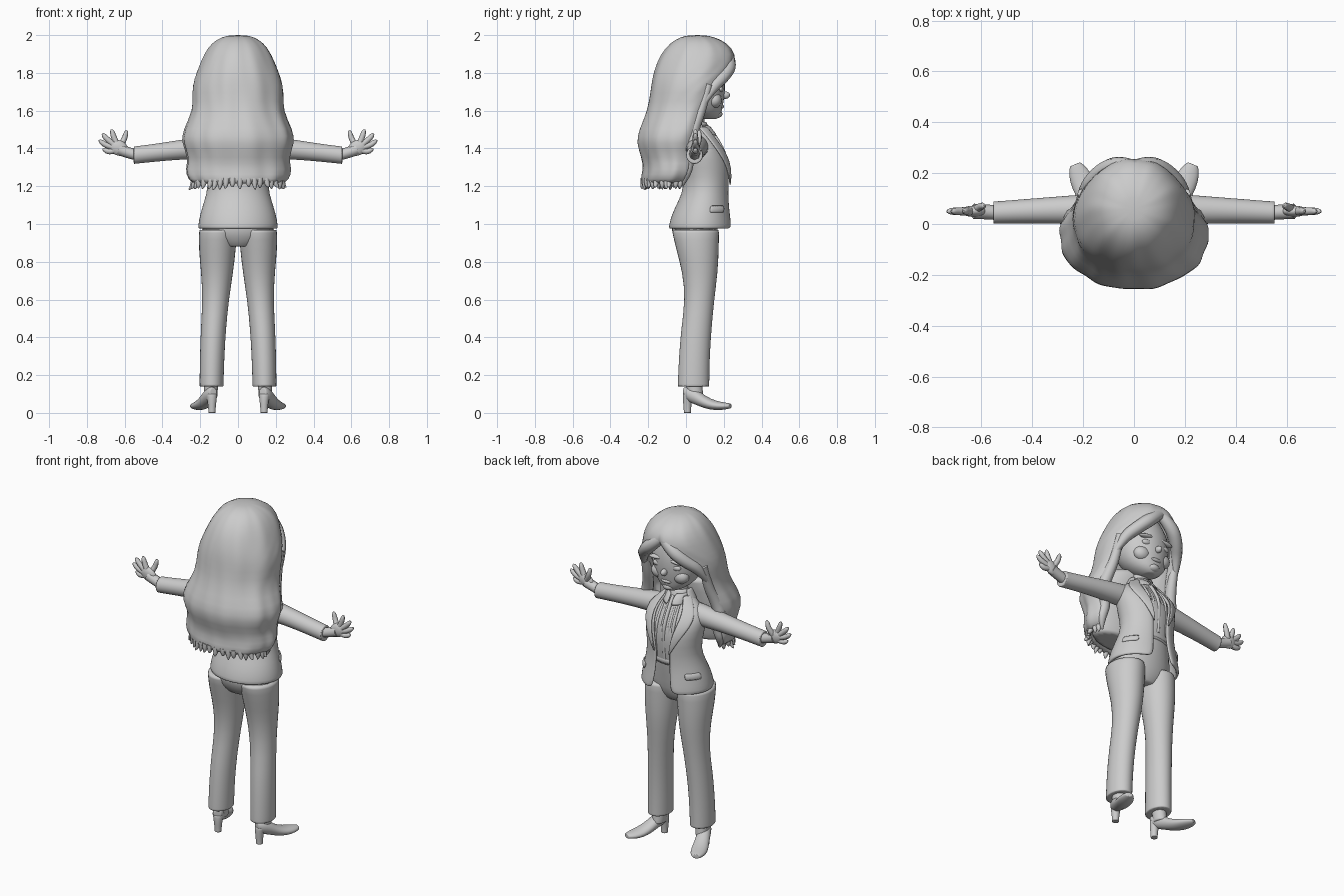
import bpy, bmesh, math, random
from mathutils import Vector

random.seed(4)
cube = bpy.data.objects.get("Cube")
if cube:
    bpy.data.objects.remove(cube)

grey = bpy.data.materials.new("plain_grey")
grey.use_nodes = True
grey.diffuse_color = (0.6, 0.6, 0.6, 1)
grey.node_tree.nodes["Principled BSDF"].inputs["Base Color"].default_value = (0.6, 0.6, 0.6, 1)


def finish(name, bm, mirror=False, thick=0, subdiv=1):
    """Turn a bmesh into a smooth object with its modifiers."""
    mesh = bpy.data.meshes.new(name)
    bm.to_mesh(mesh)
    bm.free()
    mesh.materials.append(grey)
    mesh.shade_smooth()
    ob = bpy.data.objects.new(name, mesh)
    bpy.context.collection.objects.link(ob)
    if thick:
        mod = ob.modifiers.new("Thickness", "SOLIDIFY")
        mod.thickness, mod.offset = thick, -1
    if mirror:
        mod = ob.modifiers.new("Mirror", "MIRROR")
        mod.use_mirror_merge = False
    if subdiv:
        mod = ob.modifiers.new("Smooth", "SUBSURF")
        mod.levels = mod.render_levels = subdiv
    return ob


def tube(name, rings, axis="z", n=16, mirror=False):
    """Closed loft; each ring is centre x, y, z and two radii."""
    bm = bmesh.new()
    loops = []
    for x, y, z, ru, rv in rings:
        loop = []
        for k in range(n):
            u = ru * math.cos(math.tau * k / n)
            v = rv * math.sin(math.tau * k / n)
            off = {"x": (0, u, v), "y": (u, 0, v), "z": (u, v, 0)}[axis]
            loop.append(bm.verts.new(Vector((x, y, z)) + Vector(off)))
        loops.append(loop)
    for a, b in zip(loops, loops[1:]):
        for k in range(n):
            bm.faces.new((a[k], a[(k + 1) % n], b[(k + 1) % n], b[k]))
    # a slightly inset cap keeps the end rims crisp
    caps = [bm.faces.new(loops[0][::-1]), bm.faces.new(loops[-1])]
    bmesh.ops.inset_individual(bm, faces=caps, thickness=0.006)
    bmesh.ops.recalc_face_normals(bm, faces=bm.faces)
    return finish(name, bm, mirror)


def shell(name, rows, n=24, thick=0.02, ripple=0, mirror=False, cap=False, subdiv=1):
    """Sheet round the z axis; rows run upward as z, cy, rx, ry, start, end (degrees from +y)."""
    bm = bmesh.new()
    grid = []
    for z, cy, rx, ry, a0, a1 in rows:
        line = []
        for k in range(n + 1):
            a = math.radians(a0 + (a1 - a0) * k / n)
            s = 1 + ripple * (math.sin(9 * a + 5 * z) + 0.6 * math.sin(16 * a - 9 * z))
            line.append(bm.verts.new((rx * s * math.sin(a), cy + ry * s * math.cos(a), z)))
        grid.append(line)
    for p, q in zip(grid, grid[1:]):
        for k in range(n):
            bm.faces.new((p[k], q[k], q[k + 1], p[k + 1]))
    if cap:
        bm.faces.new(grid[-1][:-1][::-1])
    bmesh.ops.remove_doubles(bm, verts=bm.verts, dist=0.0005)
    return finish(name, bm, mirror, thick, subdiv)


def blob(name, centre, size, turn=0, mirror=False):
    """Ellipsoid, tilted about the y axis."""
    bm = bmesh.new()
    bmesh.ops.create_uvsphere(bm, u_segments=20, v_segments=12, radius=1)
    for v in bm.verts:
        p = Vector(v.co[i] * size[i] for i in range(3))
        c, s = math.cos(turn), math.sin(turn)
        v.co = Vector((p.x * c - p.z * s, p.y, p.x * s + p.z * c)) + Vector(centre)
    return finish(name, bm, mirror, 0, 0)


def strand(name, points, radii, mirror=False):
    """Tapered round strand along a soft path."""
    cu = bpy.data.curves.new(name, "CURVE")
    cu.dimensions, cu.bevel_depth, cu.bevel_resolution = "3D", 1, 2
    cu.use_fill_caps = True
    sp = cu.splines.new("NURBS")
    sp.points.add(len(points) - 1)
    for pt, co, r in zip(sp.points, points, radii):
        pt.co, pt.radius = (*co, 1), r
    sp.use_endpoint_u, sp.order_u, sp.resolution_u = True, 3, 5
    tmp = bpy.data.objects.new(name + "_path", cu)
    bpy.context.collection.objects.link(tmp)
    bpy.context.view_layer.update()
    bm = bmesh.new()
    bm.from_mesh(tmp.to_mesh())
    tmp.to_mesh_clear()
    bpy.data.objects.remove(tmp)
    return finish(name, bm, mirror, 0, 0)


# Trousers: two legs and a hip block
tube("trouser_legs", [(.14, .04, .14, .064, .085), (.14, .04, .16, .065, .085),
     (.137, .044, .3, .066, .083), (.13, .055, .45, .068, .082), (.118, .073, .6, .071, .078),
     (.11, .075, .75, .087, .096), (.11, .06, .87, .101, .116), (.105, .05, .97, .103, .128)], mirror=True)
tube("trouser_hips", [(0, .05, .88, .1, .08), (0, .047, .93, .19, .118), (0, .045, 1, .2, .13),
     (0, .07, 1.08, .165, .12), (0, .1, 1.16, .14, .1)])
tube("waistband", [(0, .1, 1.13, .148, .108), (0, .1, 1.16, .146, .108)])

# Heeled shoes, toes turned out
shoe = [(0, -.01, .11, .02, .025), (0, .01, .1, .036, .043), (0, .06, .085, .039, .044), (0, .11, .055, .043, .034),
        (0, .17, .038, .05, .026), (0, .225, .036, .042, .02), (0, .255, .037, .022, .013)]
heel = [(0, .008, 0, .02, .02), (0, .008, .02, .02, .02), (0, .008, .07, .026, .026), (0, .014, .1, .032, .03)]
for ob in (tube("shoes", shoe, "y", 12, True), tube("shoe_heels", heel, "z", 12, True)):
    for v in ob.data.vertices:
        x, y = v.co.x, v.co.y
        v.co.x, v.co.y = .135 + x * .92 + y * .38, y * .92 - x * .38
tube("ankles", [(.145, .05, .08, .036, .045), (.143, .045, .13, .037, .042), (.14, .04, .22, .042, .045)], mirror=True)

# Blouse with a soft placket
tube("blouse", [(0, .1, 1.12, .145, .102), (0, .112, 1.2, .135, .103), (0, .105, 1.3, .15, .12),
     (0, .095, 1.38, .16, .112), (0, .083, 1.45, .13, .075), (0, .065, 1.5, .075, .06), (0, .06, 1.54, .055, .05)])
strand("placket", [(0, .2, 1.16), (0, .214, 1.3), (0, .2, 1.4), (0, .12, 1.51)], [.011] * 4)
for i, x in enumerate((.03, .055)):
    strand(f"blouse_pleat_{i + 1}", [(x, .195, 1.16), (x, .21, 1.3), (x, .19, 1.4), (x * .9, .12, 1.49)],
           [.007, .009, .009, .005], True)

# Jacket, open down the front
coat = [(.975, .08, .212, .172, 24), (.99, .08, .213, .172, 17), (1.05, .083, .203, .16, 15),
        (1.12, .096, .18, .138, 15), (1.2, .113, .157, .12, 16), (1.3, .107, .172, .137, 20),
        (1.38, .093, .187, .125, 25), (1.44, .084, .172, .09, 30), (1.49, .072, .105, .068, 38),
        (1.52, .062, .07, .06, 45)]
shell("jacket", [(z, cy, rx, ry, o, 360 - o) for z, cy, rx, ry, o in coat], thick=.018)
shell("lapels", [(z, cy, rx + .011, ry + .011, o, o + w) for (z, cy, rx, ry, o), w
      in zip(coat[4:], (2, 16, 27, 30, 38, 45))], n=4, thick=.01, mirror=True)
shell("pocket_flaps", [(1.06, .085, .207, .165, 42, 76), (1.1, .092, .194, .153, 42, 76)], n=6, thick=.012, mirror=True)
shell("jacket_collar", [(1.48, .066, .11, .082, 70, 290), (1.52, .056, .082, .07, 60, 300),
      (1.55, .05, .07, .06, 60, 300)], thick=.012)
shell("blouse_collar", [(1.47, .085, .08, .085, 8, 60), (1.53, .06, .066, .06, 10, 110)], n=6, thick=.01, mirror=True)

# Sleeves and hands
tube("sleeves", [(.1, .06, 1.41, .06, .065), (.17, .057, 1.405, .063, .062), (.3, .055, 1.394, .054, .053),
     (.44, .05, 1.377, .048, .048), (.535, .045, 1.366, .045, .047), (.552, .045, 1.364, .045, .047)], "x", mirror=True)
strand("wrists", [(.53, .045, 1.365), (.58, .047, 1.375), (.63, .05, 1.395)], [.03, .028, .03], True)
blob("palms", (.632, .05, 1.403), (.052, .022, .04), .45, True)
tips = {"little": (.675, 1.378, .712, 1.395), "ring": (.69, 1.41, .732, 1.44),
        "middle": (.685, 1.44, .715, 1.474), "index": (.655, 1.45, .668, 1.495), "thumb": (.605, 1.44, .59, 1.49)}
for digit, (mx, mz, tx, tz) in tips.items():
    bend = .07 if digit == "thumb" else .05
    strand(digit + "_fingers", [(.63, .05, 1.4), (mx, bend, mz), (tx, bend, tz), (tx + .001, bend, tz + .006)],
           [.017, .016, .012, .004], True)

# Head and face
tube("neck", [(0, .05, 1.46, .055, .05), (0, .05, 1.54, .046, .045), (0, .06, 1.63, .05, .05)])
tube("head", [(0, .125, 1.555, .03, .035), (0, .112, 1.57, .07, .072), (0, .085, 1.61, .118, .108),
     (0, .068, 1.67, .147, .138), (0, .06, 1.74, .16, .15), (0, .05, 1.82, .158, .15), (0, .05, 1.9, .11, .11)], n=20)
blob("nose", (0, .208, 1.682), (.017, .025, .02))
blob("lips", (0, .187, 1.622), (.034, .015, .011))
blob("chin", (0, .165, 1.583), (.036, .028, .022))
blob("cheeks", (.07, .15, 1.655), (.05, .04, .042), 0, True)
blob("brows", (.065, .185, 1.752), (.05, .02, .012), -.1, True)
blob("eyes", (.062, .182, 1.715), (.03, .016, .017), 0, True)

# Hair: one long wavy mass, open round the face
hair = [(1.205, -.08, .225, .148, 68), (1.235, -.07, .268, .172, 66), (1.29, -.05, .282, .175, 65),
        (1.35, -.05, .262, .185, 65), (1.43, -.06, .3, .206, 62), (1.5, -.04, .29, .21, 60),
        (1.6, -.002, .236, .203, 64), (1.7, .02, .246, .21, 52), (1.77, .035, .232, .215, 34),
        (1.83, .05, .208, .213, 13), (1.9, .066, .178, .199, 0), (1.96, .068, .137, .15, 0),
        (1.99, .06, .085, .09, 0), (2.0, .06, .04, .04, 0)]
shell("hair", [(z, cy, rx, ry, o, 360 - o) for z, cy, rx, ry, o in hair], n=48, thick=.05,
      ripple=.014, cap=True, subdiv=1)
tube("hair_underside", [(0, -.1, 1.215, .2, .09), (0, -.09, 1.3, .23, .1), (0, -.09, 1.45, .24, .12),
     (0, -.05, 1.6, .16, .12)])

# Swept fringe and front locks
for side, name in ((1, "left"), (-1, "right")):
    strand(name + "_fringe", [(.01 * side, .225, 1.89), (.07 * side, .235, 1.84), (.135 * side, .2, 1.78),
           (.19 * side, .135, 1.72), (.215 * side, .09, 1.63)], [.03, .038, .036, .032, .012])
    strand(name + "_front_lock", [(.2 * side, .12, 1.74), (.2 * side, .085, 1.62), (.225 * side, .035, 1.5),
           (.25 * side, .02, 1.42), (.215 * side, .015, 1.34), (.235 * side, .0, 1.26), (.21 * side, -.02, 1.2)],
           [.022, .028, .034, .036, .03, .028, .005])
# Ragged ends
for i in range(24):
    a = math.radians(75 + 210 * i / 23 + random.uniform(-3, 3))
    ring = lambda r, z: (.24 * r * math.sin(a), -.075 + .155 * r * math.cos(a), z)
    strand(f"hair_tip_{i + 1}", [ring(.95, 1.24), ring(1, 1.2), ring(random.uniform(.95, 1.1), random.uniform(1.18, 1.2))],
           [.02, .014, .003])
